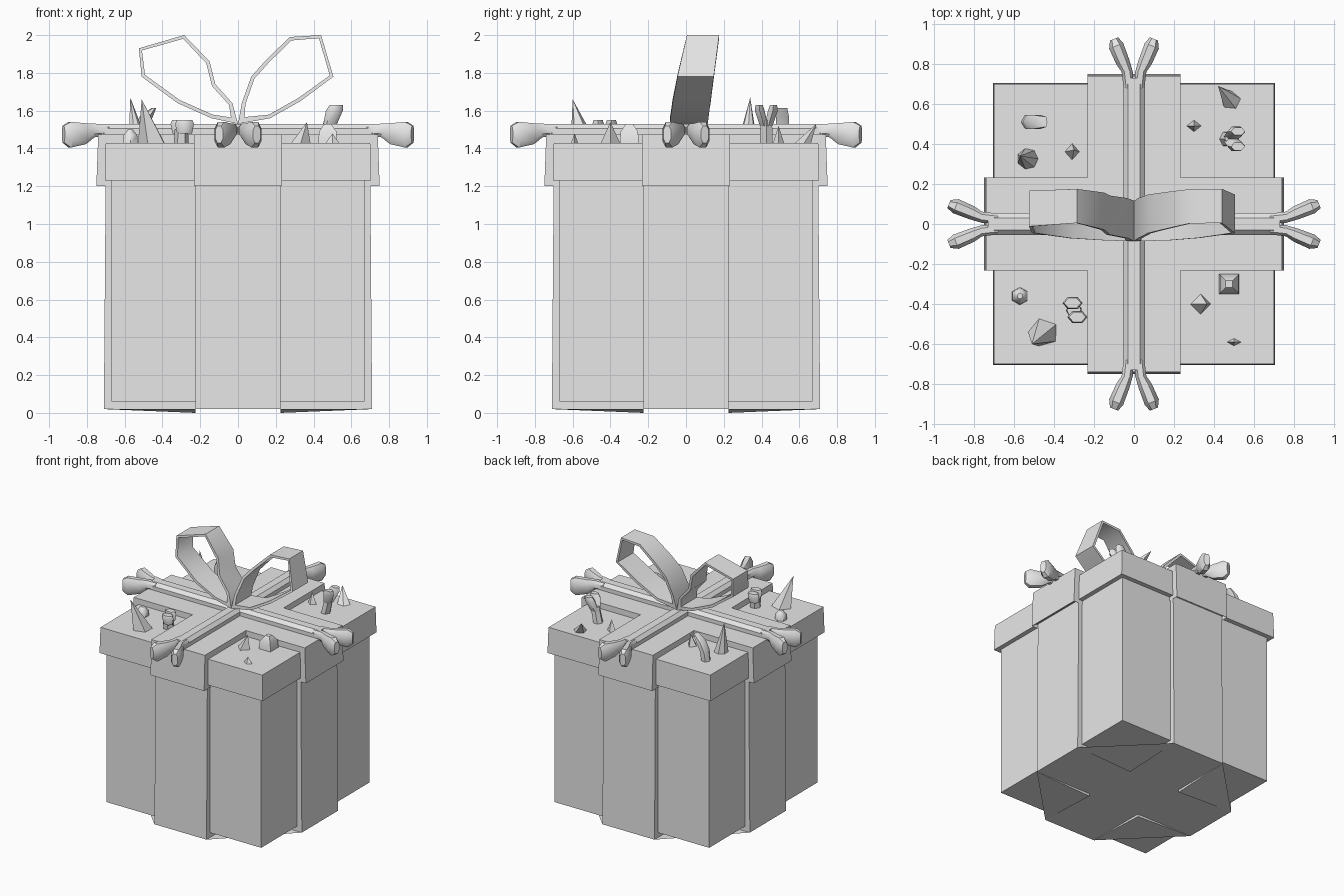
import bpy, bmesh, math
from mathutils import Vector

if "Cube" in bpy.data.objects:
    bpy.data.objects.remove(bpy.data.objects["Cube"])

grey = bpy.data.materials.new("light grey")
grey.diffuse_color = (0.8, 0.8, 0.8, 1)
grey.use_nodes = True
grey.node_tree.nodes["Principled BSDF"].inputs["Base Color"].default_value = grey.diffuse_color


def finish(name, bm, smooth=None):
    bmesh.ops.recalc_face_normals(bm, faces=bm.faces)
    me = bpy.data.meshes.new(name)
    bm.to_mesh(me)
    bm.free()
    ob = bpy.data.objects.new(name, me)
    bpy.context.collection.objects.link(ob)
    me.materials.append(grey)
    if smooth:
        bpy.ops.object.select_all(action='DESELECT')
        ob.select_set(True)
        bpy.context.view_layer.objects.active = ob
        bpy.ops.object.shade_smooth_by_angle(angle=math.radians(smooth))
    return ob


def loft(bm, rings):
    """Skin a list of equally long closed rings and cap both ends."""
    vs = [[bm.verts.new(p) for p in r] for r in rings]
    n = len(vs[0])
    for a, b in zip(vs, vs[1:]):
        for i in range(n):
            j = (i + 1) % n
            bm.faces.new((a[i], a[j], b[j], b[i]))
    bm.faces.new(vs[0])
    bm.faces.new(vs[-1])


def square(h, z):
    return [(-h, -h, z), (h, -h, z), (h, h, z), (-h, h, z)]


def cross(w, reach, z, z_end=None):
    """Plus-shaped outline; the arm ends may sit at another height."""
    e = z if z_end is None else z_end
    pts = []
    for k in range(4):
        c, s = round(math.cos(k * math.pi / 2)), round(math.sin(k * math.pi / 2))
        for x, y, h in ((w, -w, z), (reach, -w, e), (reach, w, e)):
            pts.append((x * c - y * s, x * s + y * c, h))
    return pts


def solid(name, rings):
    bm = bmesh.new()
    loft(bm, rings)
    return finish(name, bm)


# Box with the wide wrapped ribbon
solid("box", [square(0.67, 0.06), square(0.67, 1.3)])
bm = bmesh.new()
loft(bm, [cross(0.225, 0.71, 0.0, 0.02), cross(0.225, 0.70, 1.3)])
bmesh.ops.triangulate(bm, faces=[f for f in bm.faces if len(f.verts) > 4])
finish("box_ribbon", bm)

# Lid with its own ribbon
solid("lid", [square(0.705, 1.23), square(0.70, 1.43)])
solid("lid_ribbon", [cross(0.232, 0.71, 1.23), cross(0.232, 0.75, 1.20),
                     cross(0.232, 0.74, 1.475)])

# Narrow raised strip crossing the top
solid("top_strip", [cross(0.055, 0.73, 1.465), cross(0.055, 0.73, 1.505),
                    cross(0.03, 0.73, 1.53)])

# Forked strip ends: two flared lobes on each side
# (distance out, sideways offset, height, half width, half height)
LOBE = [(0.68, 0.026, 1.498, 0.026, 0.030), (0.76, 0.034, 1.495, 0.028, 0.036),
        (0.81, 0.056, 1.478, 0.032, 0.055), (0.89, 0.089, 1.473, 0.035, 0.068),
        (0.925, 0.100, 1.475, 0.020, 0.045)]
for k, side in enumerate(("right", "back", "left", "front")):
    bm = bmesh.new()
    c, s = math.cos(k * math.pi / 2), math.sin(k * math.pi / 2)
    for m in (-1, 1):
        rings = []
        for d, o, z, w, h in LOBE:
            ring = []
            for u, v in ((1, .5), (.5, 1), (-.5, 1), (-1, .5),
                         (-1, -.5), (-.5, -1), (.5, -1), (1, -.5)):
                x, y = d - 0.4 * u * w * (d > 0.8), m * (o + u * w)
                ring.append((x * c - y * s, x * s + y * c, z + v * h))
            rings.append(ring)
        loft(bm, rings)
    finish("forked_end_" + side, bm, 35)


# Bow loops: thin bands whose width leans back as they rise
def lean(z):
    t = min(1.0, max(0.0, (z - 1.53) / 0.47))
    return -0.085 + 0.09 * t ** 1.3, 0.115 + 0.06 * t


def bow_loop(name, outline):
    bm = bmesh.new()
    mid = sum((Vector(p) for p in outline), Vector((0, 0))) / len(outline)
    n = len(outline)
    rows = []
    for i, p in enumerate(outline):
        p = Vector(p)
        a = (p - Vector(outline[i - 1])).normalized()
        b = (Vector(outline[(i + 1) % n]) - p).normalized()
        nrm = Vector((-(a + b).y, (a + b).x)).normalized()
        if nrm.dot(mid - p) < 0:
            nrm.negate()
        q = p + nrm * 0.02
        if abs(p.x) < 0.01:
            q = p.lerp(mid, 0.16)
        lo, hi = lean(p.y)
        rows.append([bm.verts.new(v) for v in (
            (p.x, lo, p.y), (p.x, hi, p.y), (q.x, hi, q.y), (q.x, lo, q.y))])
    for i in range(n):
        a, b = rows[i], rows[(i + 1) % n]
        for j in range(4):
            k = (j + 1) % 4
            bm.faces.new((a[j], a[k], b[k], b[j]))
    finish(name, bm, 50)


bow_loop("bow_loop_left", [(0, 1.53), (-0.14, 1.56), (-0.32, 1.64), (-0.51, 1.78),
                           (-0.525, 1.93), (-0.285, 2.0), (-0.15, 1.86), (-0.12, 1.74),
                           (-0.03, 1.64)])
bow_loop("bow_loop_right", [(0, 1.53), (0.17, 1.56), (0.33, 1.65), (0.505, 1.78),
                            (0.44, 2.0), (0.275, 1.99), (0.15, 1.87), (0.07, 1.78),
                            (0.02, 1.64)])


# Small ornaments on the lid corners
def spike(name, base, rx, ry, tip, sides, turn=0.0, smooth=None):
    bm = bmesh.new()
    ring = [bm.verts.new((base[0] + rx * math.cos(turn + 2 * math.pi * i / sides),
                          base[1] + ry * math.sin(turn + 2 * math.pi * i / sides), 1.42))
            for i in range(sides)]
    top = bm.verts.new(tip)
    bm.faces.new(ring)
    for i in range(sides):
        bm.faces.new((ring[i], ring[(i + 1) % sides], top))
    finish(name, bm, smooth)


def tube(bm, path, sides, turn=0.0):
    """Horizontal rings (x, y, z, rx, ry) skinned into a stub."""
    loft(bm, [[(x + rx * math.cos(turn + 2 * math.pi * i / sides),
                y + ry * math.sin(turn + 2 * math.pi * i / sides), z)
               for i in range(sides)] for x, y, z, rx, ry in path])


def stub(name, paths, sides, turn=0.0):
    bm = bmesh.new()
    for p in paths:
        tube(bm, p, sides, turn)
    finish(name, bm, 50)


spike("rock_spike", (-0.45, -0.54), 0.08, 0.075, (-0.51, -0.60, 1.66), 5, 0.6, 40)
spike("tall_cone", (-0.53, 0.325), 0.055, 0.055, (-0.57, 0.34, 1.67), 7)
spike("low_cone", (-0.31, 0.36), 0.04, 0.045, (-0.30, 0.37, 1.52), 4)
spike("leaning_spike", (0.49, 0.61), 0.055, 0.05, (0.42, 0.69, 1.53), 5, 0.2)
spike("small_cone", (0.30, 0.49), 0.04, 0.032, (0.30, 0.49, 1.52), 4)
spike("diamond_cone", (0.33, -0.40), 0.055, 0.055, (0.365, -0.40, 1.54), 4)
spike("leaf_cone", (0.50, -0.59), 0.042, 0.022, (0.50, -0.59, 1.48), 4)

stub("curved_horn", [[(-0.53, 0.51, 1.42, 0.035, 0.035), (-0.52, 0.51, 1.50, 0.035, 0.04),
                      (-0.485, 0.51, 1.57, 0.035, 0.04), (-0.445, 0.51, 1.615, 0.012, 0.03)]], 6)
stub("hexagon_stub", [[(-0.57, -0.36, 1.42, 0.045, 0.045), (-0.57, -0.36, 1.47, 0.042, 0.042),
                       (-0.57, -0.36, 1.50, 0.015, 0.015)]], 6, math.pi / 6)
stub("square_dome", [[(0.475, -0.30, 1.42, 0.072, 0.072), (0.475, -0.30, 1.49, 0.065, 0.065),
                      (0.475, -0.30, 1.53, 0.025, 0.025)]], 4, math.pi / 4)

# Short and tall split posts, each with two knobs on top
stub("short_split_post", [[(-0.30, -0.43, 1.42, 0.04, 0.04), (-0.30, -0.43, 1.50, 0.035, 0.05)]]
     + [[(-0.295 - m * 0.012, -0.43 + m * 0.033, 1.48, 0.04, 0.025),
         (-0.295 - m * 0.012, -0.43 + m * 0.035, 1.53, 0.05, 0.035),
         (-0.295 - m * 0.012, -0.43 + m * 0.035, 1.55, 0.042, 0.028)] for m in (-1, 1)], 6)
stub("tall_split_post", [[(0.46, 0.425, 1.42, 0.035, 0.04), (0.49, 0.425, 1.55, 0.035, 0.035)]]
     + [[(0.485, 0.425 + m * 0.012, 1.52, 0.035, 0.025),
         (0.51, 0.425 + m * 0.035, 1.60, 0.045, 0.03),
         (0.52, 0.425 + m * 0.038, 1.63, 0.035, 0.022)] for m in (-1, 1)], 6)
